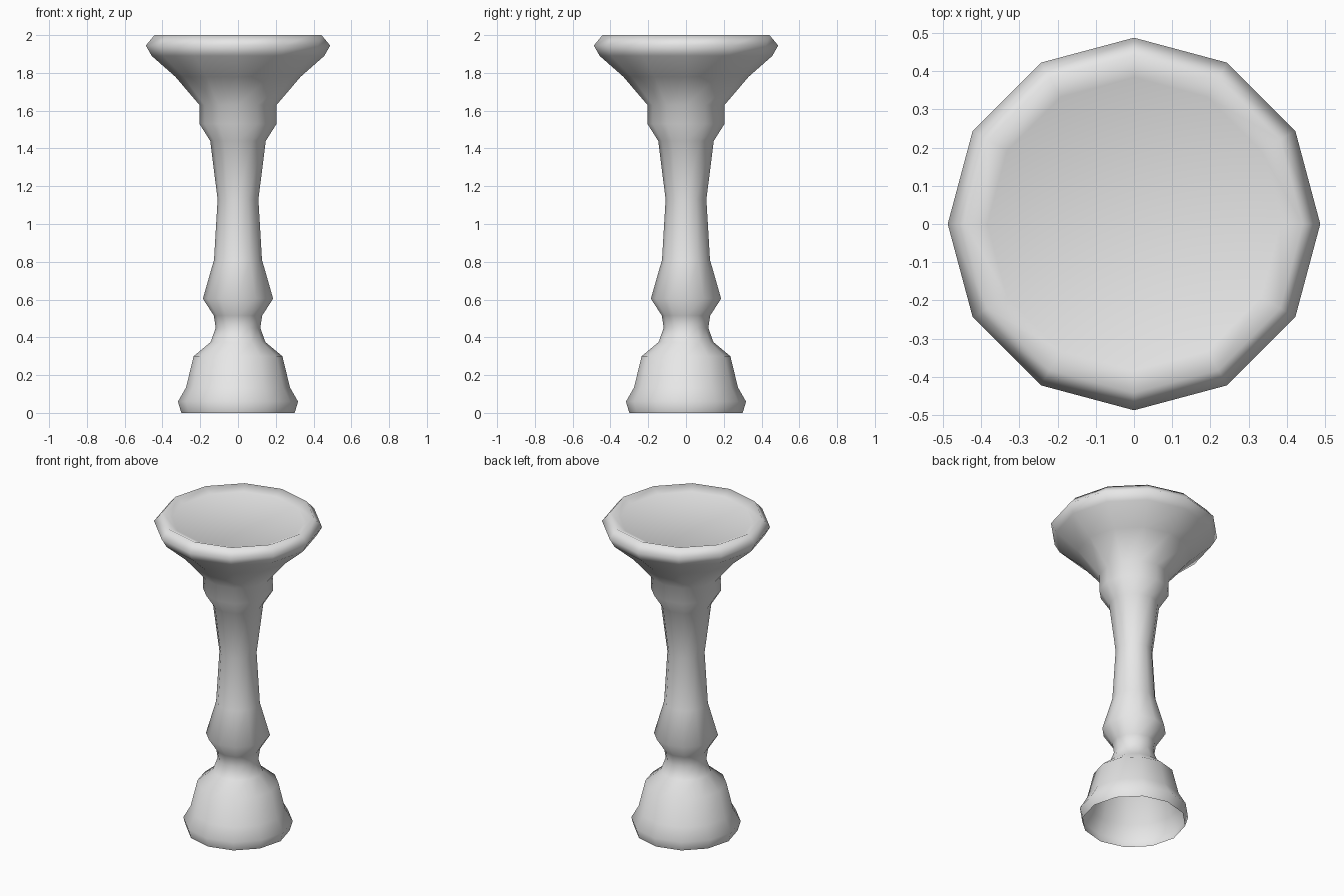
import bpy
import bmesh
from math import cos, sin, tau

cube = bpy.data.objects.get("Cube")
if cube:
    bpy.data.objects.remove(cube, do_unlink=True)

SIDES = 12

# Single grey material
grey = bpy.data.materials.new("plain grey")
grey.use_nodes = True
colour = (0.8, 0.8, 0.8, 1)
grey.diffuse_color = colour
grey.node_tree.nodes["Principled BSDF"].inputs["Base Color"].default_value = colour

# Turned outline as (radius, height), from the open foot to the dished top
foot = [(0.30, 0), (0.318, 0.06), (0.275, 0.135), (0.235, 0.30), (0.145, 0.375)]
shaft = [(0.118, 0.45), (0.128, 0.515), (0.186, 0.605), (0.127, 0.81),
         (0.108, 1.13), (0.147, 1.44), (0.204, 1.53), (0.204, 1.63)]
bowl = [(0.332, 1.78), (0.457, 1.89), (0.488, 1.945), (0.442, 2.0), (0.384, 1.974)]


def lathe(name, profile):
    """Join twelve-sided rings into a shell, capped at the top only."""
    bm = bmesh.new()
    rings = [[bm.verts.new((r * cos(tau * i / SIDES), r * sin(tau * i / SIDES), z))
              for i in range(SIDES)] for r, z in profile]
    for low, high in zip(rings, rings[1:]):
        for i in range(SIDES):
            j = (i + 1) % SIDES
            bm.faces.new((low[i], low[j], high[j], high[i]))
    bm.faces.new(rings[-1])
    for face in bm.faces:
        face.smooth = True
    mesh = bpy.data.meshes.new(name)
    bm.to_mesh(mesh)
    bm.free()
    mesh.materials.append(grey)
    obj = bpy.data.objects.new(name, mesh)
    bpy.context.collection.objects.link(obj)
    return obj


lathe("turned_pedestal", foot + shaft + bowl)
